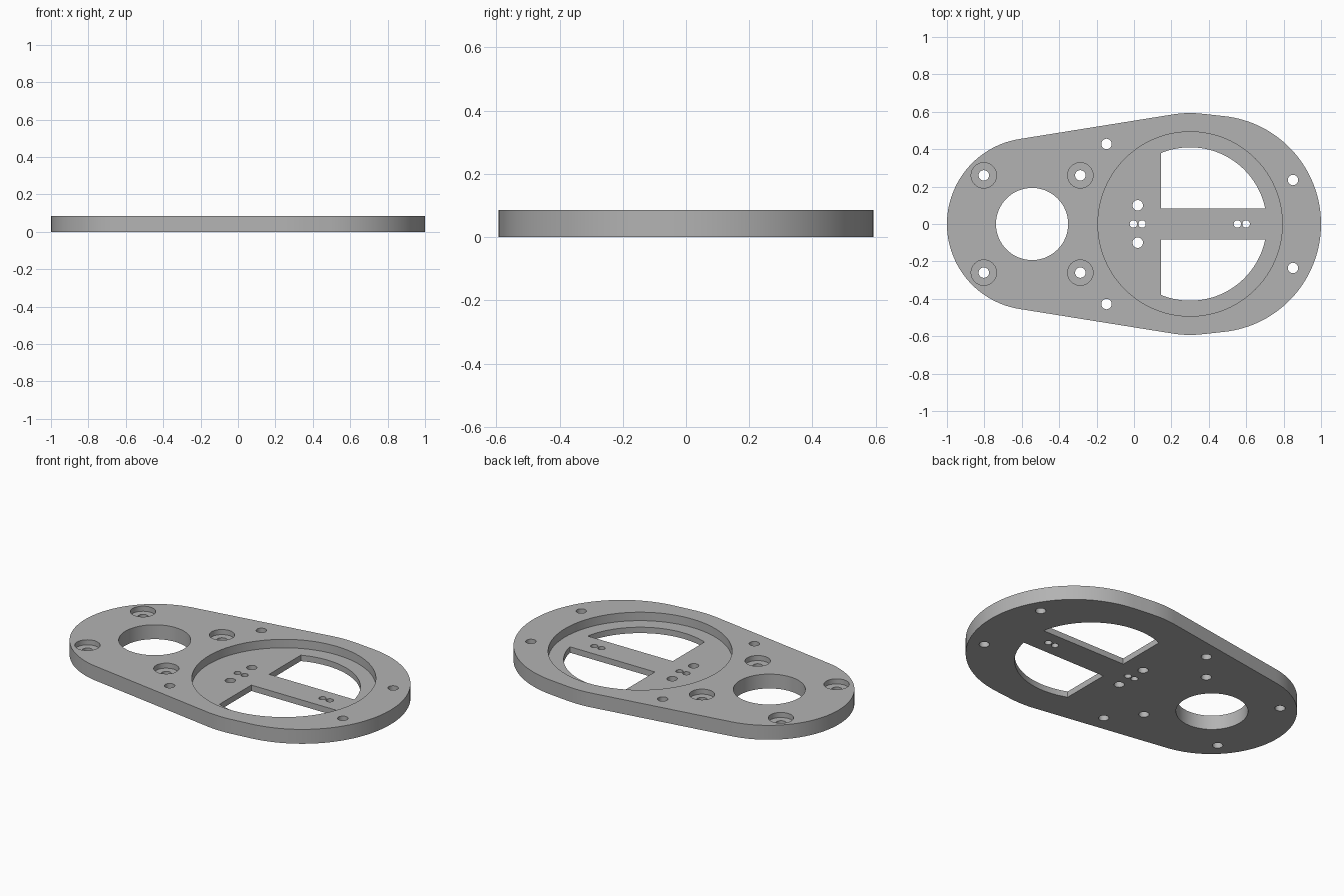
import bpy, bmesh, math

if "Cube" in bpy.data.objects:
    bpy.data.objects.remove(bpy.data.objects["Cube"], do_unlink=True)

THICK = 0.085
RECESS_FLOOR = 0.035
BORE_FLOOR = 0.055
DIAL_X = 0.3          # centre of the large recess

grey = bpy.data.materials.new("plain grey")
grey.use_nodes = True
grey.diffuse_color = (0.45, 0.45, 0.45, 1)
grey.node_tree.nodes["Principled BSDF"].inputs["Base Color"].default_value = (0.45, 0.45, 0.45, 1)


def arc(cx, r, a0, a1, n, cy=0):
    return [(cx + r * math.cos(a0 + (a1 - a0) * i / n),
             cy + r * math.sin(a0 + (a1 - a0) * i / n)) for i in range(n + 1)]


def circle(x, y, r, n=32):
    return arc(x, r, 0, math.tau, n, y)[:-1]


def prisms(name, outlines, z0, z1):
    """One object holding an upright prism for each outline."""
    bm = bmesh.new()
    for pts in outlines:
        face = bm.faces.new([bm.verts.new((x, y, z0)) for x, y in pts])
        top = bmesh.ops.extrude_face_region(bm, geom=[face])["geom"]
        bmesh.ops.translate(bm, vec=(0, 0, z1 - z0),
                            verts=[v for v in top if isinstance(v, bmesh.types.BMVert)])
    bmesh.ops.recalc_face_normals(bm, faces=bm.faces)
    mesh = bpy.data.meshes.new(name)
    bm.to_mesh(mesh)
    bm.free()
    mesh.materials.append(grey)
    obj = bpy.data.objects.new(name, mesh)
    bpy.context.collection.objects.link(obj)
    return obj


# Outline: tangent hull round a small end and two offset large arcs
small, mid, big = (-0.54, 0.46), (DIAL_X, 0.593), (0.42, 0.58)


def tangent(a, b):
    return math.acos((a[1] - b[1]) / (b[0] - a[0]))


t1, t2 = tangent(small, mid), tangent(mid, big)
outline = (arc(*big, -t2, t2, 64) + arc(*mid, t2, t1, 10)
           + arc(*small, t1, math.tau - t1, 64) + arc(*mid, -t1, -t2, 10))
plate = prisms("base_plate", [outline], 0, THICK)

# Hole positions
bores = [(x, s * 0.26) for x in (-0.803, -0.287) for s in (1, -1)]
screws = [(x, s * y) for x, y in ((-0.147, 0.428), (0.85, 0.235), (0.02, 0.1)) for s in (1, -1)]
pins = [(x, 0) for x in (-0.003, 0.043, 0.553, 0.6)]

# Half-round windows either side of the centre bar
R, BAR, LEFT = 0.41, 0.083, 0.145
window = [(LEFT, BAR)] + arc(DIAL_X, R, math.asin(BAR / R),
                             math.acos((LEFT - DIAL_X) / R), 40)
windows = [window, [(x, -y) for x, y in window]]

# Cutters: blind pockets from above, then through holes
cutters = [
    prisms("recess_cutter", [circle(DIAL_X, 0, 0.493, 96)], RECESS_FLOOR, 0.2),
    prisms("counterbore_cutter", [circle(x, y, 0.068) for x, y in bores], BORE_FLOOR, 0.2),
    prisms("through_cutter",
           windows + [circle(-0.545, 0, 0.193, 64)]
           + [circle(x, y, 0.028, 24) for x, y in bores + screws]
           + [circle(x, y, 0.02, 20) for x, y in pins], -0.1, 0.3),
]
for c in cutters:
    c.hide_render = True
    mod = plate.modifiers.new(c.name, "BOOLEAN")
    mod.operation, mod.solver, mod.object = "DIFFERENCE", "EXACT", c

bpy.context.view_layer.objects.active = plate
plate.select_set(True)
for c in cutters:
    bpy.ops.object.modifier_apply(modifier=c.name)
    bpy.data.objects.remove(c, do_unlink=True)
bpy.ops.object.shade_smooth_by_angle(angle=math.radians(30))
